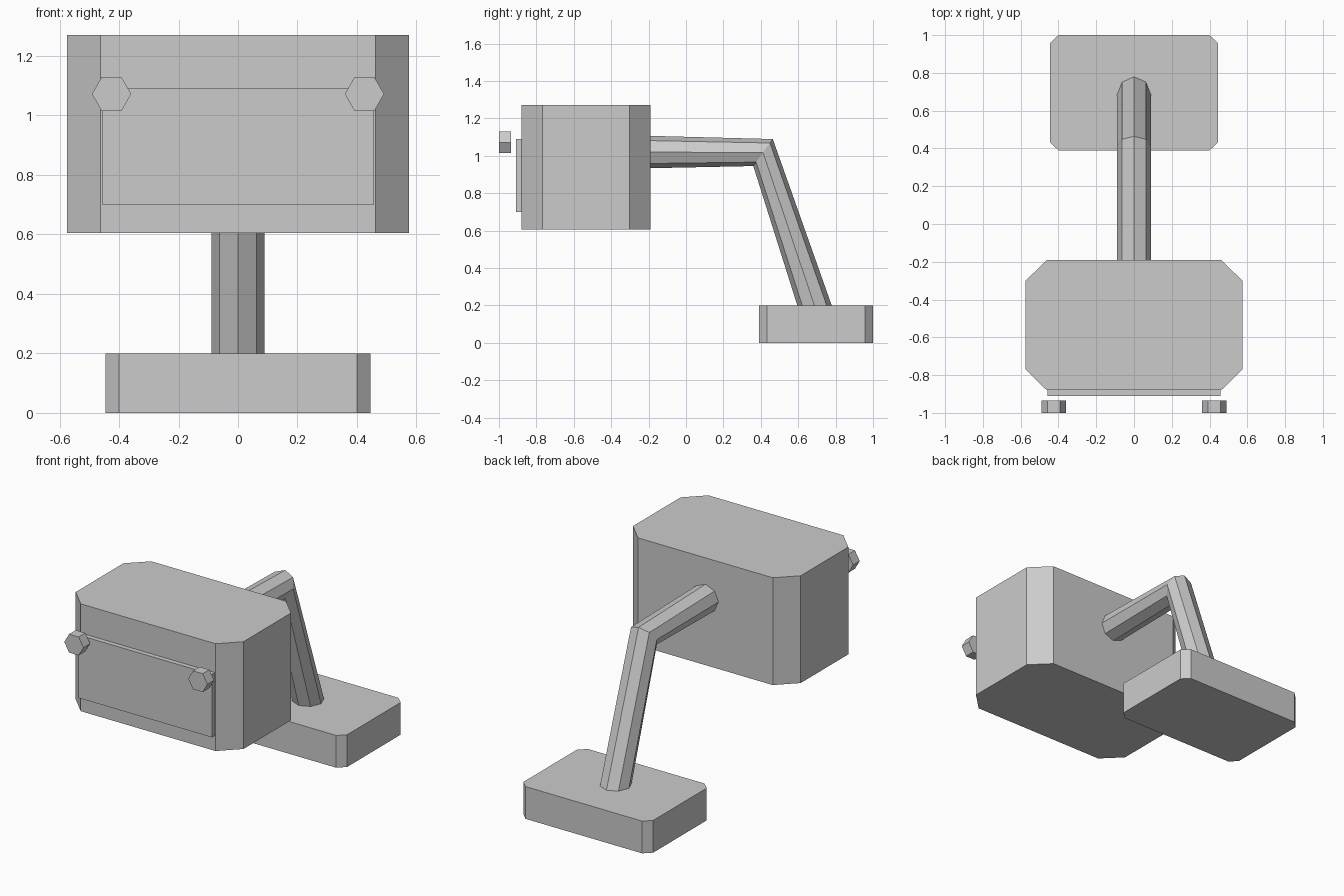
import bpy, bmesh
from math import cos, sin, pi
from mathutils import Vector

if "Cube" in bpy.data.objects:
    bpy.data.objects.remove(bpy.data.objects["Cube"])


def loft(name, rings):
    """Skin matching rings of points and cap both ends."""
    bm = bmesh.new()
    loops = [[bm.verts.new(p) for p in ring] for ring in rings]
    n = len(loops[0])
    for a, b in zip(loops, loops[1:]):
        for i in range(n):
            j = (i + 1) % n
            bm.faces.new((a[i], a[j], b[j], b[i]))
    bm.faces.new(loops[0][::-1])
    bm.faces.new(loops[-1])
    bmesh.ops.recalc_face_normals(bm, faces=bm.faces)
    mesh = bpy.data.meshes.new(name)
    bm.to_mesh(mesh)
    bm.free()
    ob = bpy.data.objects.new(name, mesh)
    bpy.context.collection.objects.link(ob)
    return ob


def chamfered_box(name, hx, y0, y1, z0, z1, cx, cy):
    """Box with its four upright corners cut off."""
    plan = [(-hx + cx, y0), (hx - cx, y0), (hx, y0 + cy), (hx, y1 - cy),
            (hx - cx, y1), (-hx + cx, y1), (-hx, y1 - cy), (-hx, y0 + cy)]
    return loft(name, [[(x, y, z) for x, y in plan] for z in (z0, z1)])


# Foot and lamp-style head
chamfered_box("base", 0.445, 0.39, 1.0, 0.0, 0.2, 0.045, 0.043)
chamfered_box("head", 0.575, -0.88, -0.19, 0.605, 1.27, 0.113, 0.112)

# Raised front panel
panel = [(-0.458, 0.70), (0.458, 0.70), (0.458, 1.09), (-0.458, 1.09)]
loft("front_panel", [[(x, y, z) for x, z in panel] for y in (-0.91, -0.88)])

# Bent eight-sided arm, rings tilted to the bisector at the elbow
path = [Vector((0, 0.72, 0.1)), Vector((0, 0.412, 1.017)), Vector((0, -0.3, 1.02))]
dirs = [(b - a).normalized() for a, b in zip(path, path[1:])]
tangents = [dirs[0], (dirs[0] + dirs[1]).normalized(), dirs[1]]
side = Vector((1, 0, 0))
rings = []
for p, t in zip(path, tangents):
    up = side.cross(t)
    rings.append([p + 0.089 * (side * cos(i * pi / 4) + up * sin(i * pi / 4))
                  for i in range(8)])
loft("arm", rings)

# Pair of hexagonal knobs in front of the panel
for label, sx in (("left", -1), ("right", 1)):
    loft(label + "_knob",
         [[(sx * 0.425 + 0.066 * cos(i * pi / 3), y, 1.072 + 0.066 * sin(i * pi / 3))
           for i in range(6)] for y in (-1.0, -0.935)])
